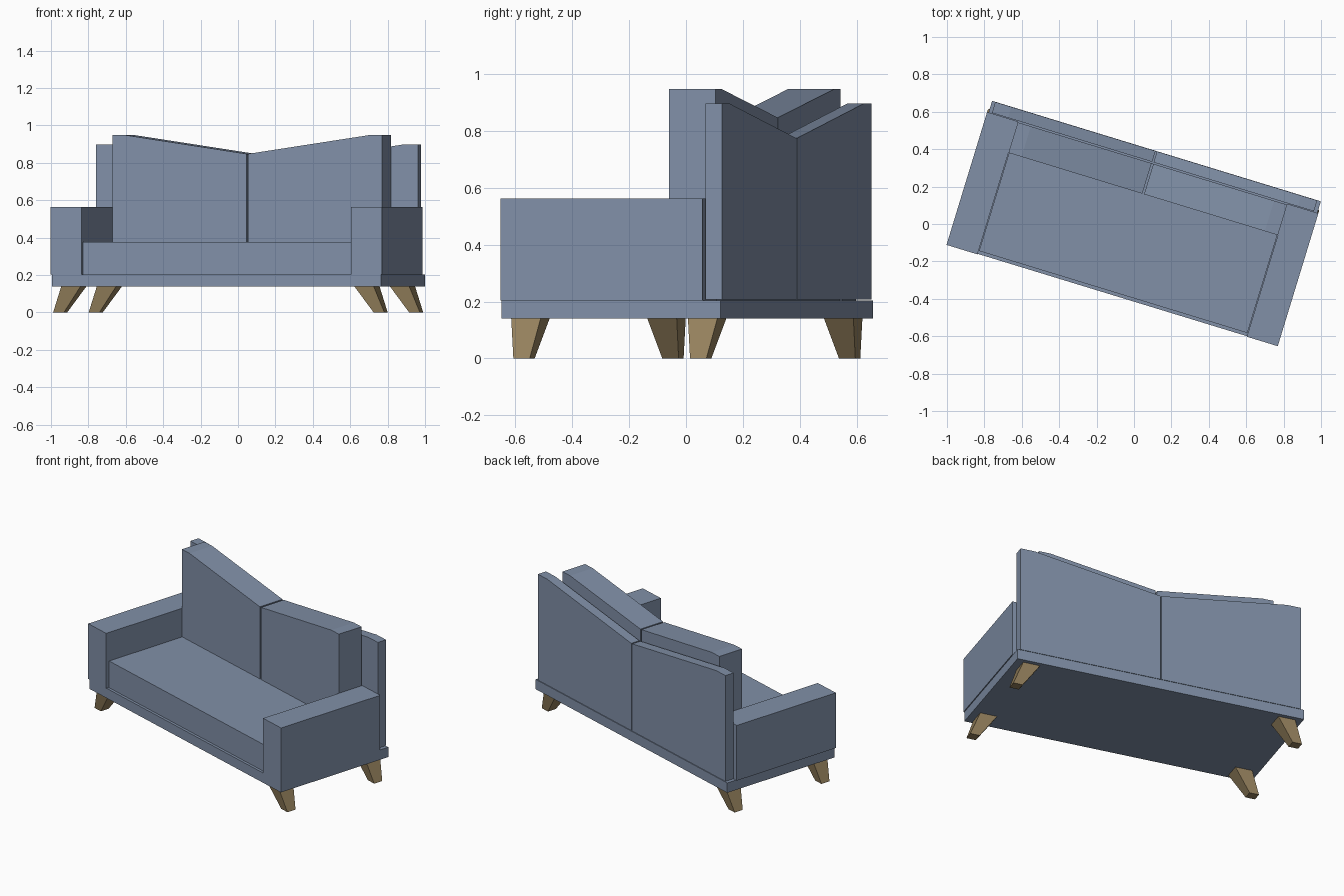
import bpy, bmesh, math

if "Cube" in bpy.data.objects:
    bpy.data.objects.remove(bpy.data.objects["Cube"])

TURN = math.radians(-17)  # whole sofa is turned about z


def material(name, rgb):
    m = bpy.data.materials.new(name)
    m.diffuse_color = (*rgb, 1)
    m.use_nodes = True
    m.node_tree.nodes["Principled BSDF"].inputs["Base Color"].default_value = m.diffuse_color
    return m


FABRIC = material("blue_fabric", (0.22, 0.28, 0.39))
WOOD = material("tan_wood", (0.30, 0.22, 0.11))


def loft(name, ring_a, ring_b, mat):
    """Closed solid between two matching rings of points."""
    bm = bmesh.new()
    a = [bm.verts.new(p) for p in ring_a]
    b = [bm.verts.new(p) for p in ring_b]
    bm.faces.new(a)
    bm.faces.new(b)
    n = len(a)
    for i in range(n):
        j = (i + 1) % n
        bm.faces.new((a[i], a[j], b[j], b[i]))
    bmesh.ops.recalc_face_normals(bm, faces=bm.faces)
    me = bpy.data.meshes.new(name)
    bm.to_mesh(me)
    bm.free()
    me.materials.append(mat)
    ob = bpy.data.objects.new(name, me)
    ob.rotation_euler.z = TURN
    bpy.context.collection.objects.link(ob)
    return ob


def rect(x0, x1, y0, y1, z):
    return [(x0, y0, z), (x1, y0, z), (x1, y1, z), (x0, y1, z)]


def box(name, x0, x1, y0, y1, z0, z1):
    return loft(name, rect(x0, x1, y0, y1, z0), rect(x0, x1, y0, y1, z1), FABRIC)


def sloped_slab(name, s, inner, shoulder, outer, y0, y1, z0, z_in, z_out):
    """Upright slab, flat at the outer end and sloping down to the middle."""
    prof = [(inner, z0), (outer, z0), (outer, z_out), (shoulder, z_out), (inner, z_in)]
    loft(name, [(s * x, y0, z) for x, z in prof],
         [(s * x, y1, z) for x, z in prof], FABRIC)


# Base and seat
box("base", -0.918, 0.92, -0.397, 0.408, 0.14, 0.204)
box("seat", -0.75, 0.75, -0.38, 0.338, 0.204, 0.378)

for side, s in (("left", -1), ("right", 1)):
    # Arms, back cushions and back panels
    x0, x1 = sorted((s * 0.753, s * 0.926))
    box(side + "_arm", x0, x1, -0.40, 0.343, 0.203, 0.563)
    sloped_slab(side + "_back_cushion", s, 0.005, 0.68, 0.753, 0.168, 0.338, 0.378, 0.848, 0.948)
    sloped_slab(side + "_back_panel", s, 0.004, 0.81, 0.90, 0.346, 0.407, 0.207, 0.775, 0.897)

    # Tapered legs leaning outwards
    for end, cy in (("front", -0.322), ("back", 0.328)):
        def square(cx, h, z):
            return rect(s * cx - h, s * cx + h, cy - h, cy + h, z)
        loft(f"{end}_{side}_leg", square(0.896, 0.03, 0), square(0.819, 0.054, 0.14), WOOD)
